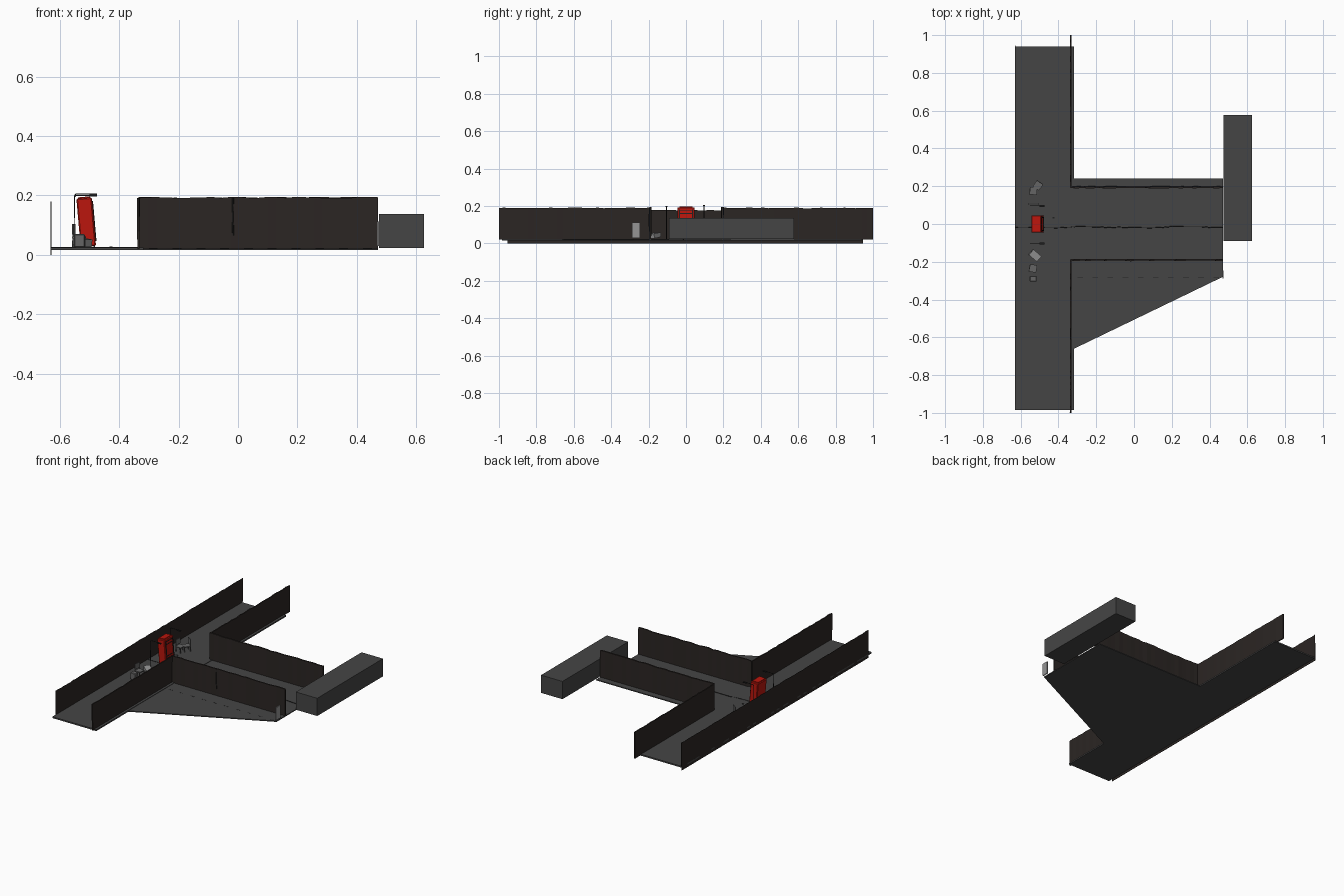
import bpy, bmesh, random
from math import radians
from mathutils import Vector, Matrix, Euler

if "Cube" in bpy.data.objects:
    bpy.data.objects.remove(bpy.data.objects["Cube"])

random.seed(4)


def material(name, rgb):
    m = bpy.data.materials.new(name)
    m.diffuse_color = (*rgb, 1)
    m.use_nodes = True
    m.node_tree.nodes["Principled BSDF"].inputs["Base Color"].default_value = m.diffuse_color
    return m


FLOOR = material("asphalt", (0.06, 0.06, 0.06))
WALL = material("dark_brick", (0.024, 0.019, 0.017))
RED = material("red_paint", (0.5, 0.008, 0.004))
BLACK = material("black_metal", (0.015, 0.015, 0.015))
PALE = material("pale_metal", (0.3, 0.3, 0.3))
MID = material("mid_metal", (0.13, 0.13, 0.13))


def finish(name, bm, mat):
    bmesh.ops.recalc_face_normals(bm, faces=bm.faces)
    me = bpy.data.meshes.new(name)
    bm.to_mesh(me)
    bm.free()
    ob = bpy.data.objects.new(name, me)
    bpy.context.collection.objects.link(ob)
    me.materials.append(mat)
    return ob


def box(name, lo, hi, mat, frame=Matrix(), bevel=0):
    bm = bmesh.new()
    lo, hi = Vector(lo), Vector(hi)
    bmesh.ops.create_cube(bm, size=1, matrix=frame @ Matrix.Translation((lo + hi) / 2)
                          @ Matrix.Diagonal((*(hi - lo), 1)))
    if bevel:
        bmesh.ops.bevel(bm, geom=bm.edges[:], offset=bevel, segments=1, affect='EDGES')
    return finish(name, bm, mat)


def slab(name, outline, z0, z1, mat):
    bm = bmesh.new()
    f = bm.faces.new([bm.verts.new((x, y, z0)) for x, y in outline])
    top = bmesh.ops.extrude_face_region(bm, geom=[f])["geom"]
    bmesh.ops.translate(bm, vec=(0, 0, z1 - z0),
                        verts=[g for g in top if isinstance(g, bmesh.types.BMVert)])
    return finish(name, bm, mat)


def ragged_wall(name, a, b, z0, z1, thick, wobble=0.004):
    """Thin wall along a line with a worn, uneven top edge."""
    a, b = Vector((*a, 0)), Vector((*b, 0))
    n = max(4, int((b - a).length / 0.03))
    side = (b - a).normalized().cross(Vector((0, 0, 1))) * thick / 2
    bm = bmesh.new()
    rings = []
    for i in range(n + 1):
        p = a.lerp(b, i / n)
        up = Vector((0, 0, z1 + random.uniform(-wobble, 0)))
        lean = side * random.uniform(-0.5, 0.5)
        rings.append([bm.verts.new(v) for v in (
            p - side + Vector((0, 0, z0)), p + side + Vector((0, 0, z0)),
            p + side + up + lean, p - side + up + lean)])
    for r, s in zip(rings, rings[1:]):
        for k in range(4):
            bm.faces.new((r[k], r[(k + 1) % 4], s[(k + 1) % 4], s[k]))
    bm.faces.new(rings[0])
    bm.faces.new(rings[-1])
    return finish(name, bm, WALL)


def tube(name, pts, r, mat):
    cu = bpy.data.curves.new(name, 'CURVE')
    cu.dimensions = '3D'
    cu.bevel_depth = r
    cu.bevel_resolution = 1
    cu.use_fill_caps = True
    sp = cu.splines.new('POLY')
    sp.points.add(len(pts) - 1)
    for p, q in zip(sp.points, pts):
        p.co = (*q, 1)
    ob = bpy.data.objects.new(name, cu)
    bpy.context.collection.objects.link(ob)
    cu.materials.append(mat)


# Ground: long street and side alley with its slanted yard
slab("street_floor", [(-0.63, -0.985), (-0.317, -0.985), (-0.317, 0.94), (-0.63, 0.94)],
     0.016, 0.025, FLOOR)
slab("alley_floor", [(-0.317, -0.66), (0.47, -0.28), (0.47, 0.24), (-0.317, 0.24)],
     0.016, 0.022, FLOOR)

# Uneven crack along the middle of the alley
tube("floor_crack", [(-0.63 + i * 0.055, -0.017 + random.uniform(-0.004, 0.004),
                      0.0245 if i < 6 else 0.022) for i in range(21)], 0.0025, BLACK)
for i in range(10):
    x = -0.3 + i * 0.08
    box("floor_seam", (x, -0.283, 0.021), (x + 0.03, -0.28, 0.0225), BLACK)

# Walls
ragged_wall("street_back_wall", (-0.629, -0.955), (-0.629, 0.945), 0.0, 0.18, 0.002)
ragged_wall("street_wall_north", (-0.335, 0.193), (-0.335, 1.0), 0.02, 0.192, 0.007)
ragged_wall("street_wall_south", (-0.335, -1.0), (-0.335, -0.19), 0.02, 0.192, 0.007)
ragged_wall("alley_wall_north", (-0.335, 0.195), (0.47, 0.195), 0.02, 0.195, 0.01)
ragged_wall("alley_wall_south", (-0.335, -0.19), (0.47, -0.19), 0.02, 0.195, 0.008)
tube("drain_pipe", [(-0.016, -0.196, 0.065), (-0.018, -0.197, 0.12), (-0.017, -0.196, 0.192)],
     0.003, BLACK)

# Block closing the alley, and a door panel in the yard corner
box("end_block", (0.474, -0.09, 0.023), (0.626, 0.577, 0.137), FLOOR)
box("yard_door", (0.468, -0.289, 0.03), (0.474, -0.247, 0.112), PALE)

# Leaning red cabinet with a framed front
lean = (Matrix.Translation((-0.503, 0, 0.024))
        @ Euler((0, radians(-5), 0)).to_matrix().to_4x4())
box("cabinet_body", (-0.026, -0.046, 0.004), (0.026, 0.046, 0.168), RED, lean, 0.004)
for y in (-0.038, 0.032):
    box("cabinet_stile", (0.025, y, 0.02), (0.029, y + 0.006, 0.155), BLACK, lean)
for z in (0.02, 0.06, 0.132, 0.15):
    box("cabinet_rail", (0.025, -0.036, z), (0.028, 0.036, z + 0.004), BLACK, lean)
box("cabinet_slot", (0.025, -0.022, 0.03), (0.028, 0.022, 0.05), BLACK, lean)
box("cabinet_cap", (-0.02, -0.036, 0.166), (0.02, 0.036, 0.172), RED, lean)

# Slender lamp posts either side of the cabinet
for y, h in ((-0.104, 0.2), (0.096, 0.205)):
    tube("lamp_post", [(-0.548, y, 0.022), (-0.55, y, h - 0.006), (-0.545, y, h),
                       (-0.48, y, h)], 0.0018, BLACK)
    box("lamp_head", (-0.5, y - 0.005, h - 0.004), (-0.474, y + 0.005, h + 0.001), BLACK)


# Seats and bins scattered beside the cabinet
def chair(loc, turn, tip, mat):
    f = Matrix.Translation(loc) @ Euler((radians(tip), 0, radians(turn))).to_matrix().to_4x4()
    box("chair_seat", (-0.02, -0.02, 0.03), (0.02, 0.02, 0.036), mat, f)
    box("chair_back", (-0.02, 0.016, 0.042), (0.02, 0.02, 0.078), mat, f)
    for x in (-0.019, 0.016):
        for y in (-0.019, 0.016):
            box("chair_leg", (x, y, 0), (x + 0.003, y + 0.003, 0.044 if y > 0 else 0.03), MID, f)


chair((-0.508, 0.205, 0.026), -35, 0, MID)
chair((-0.533, 0.175, 0.026), 85, 0, MID)
chair((-0.535, -0.235, 0.026), 80, 0, MID)
box("bench_plank", (-0.558, 0.1, 0.026), (-0.505, 0.112, 0.036), MID)
box("bin_south", (-0.552, -0.305, 0.026), (-0.515, -0.275, 0.07), MID, bevel=0.003)
crate = (Matrix.Translation((-0.526, -0.165, 0.026))
         @ Euler((0, radians(8), radians(-40))).to_matrix().to_4x4())
box("fallen_crate", (-0.028, -0.019, 0.005), (0.028, 0.019, 0.03), PALE, crate)

# Flat stains and a loose bit on the ground
box("ground_debris", (-0.432, 0.028, 0.024), (-0.422, 0.036, 0.028), BLACK)
